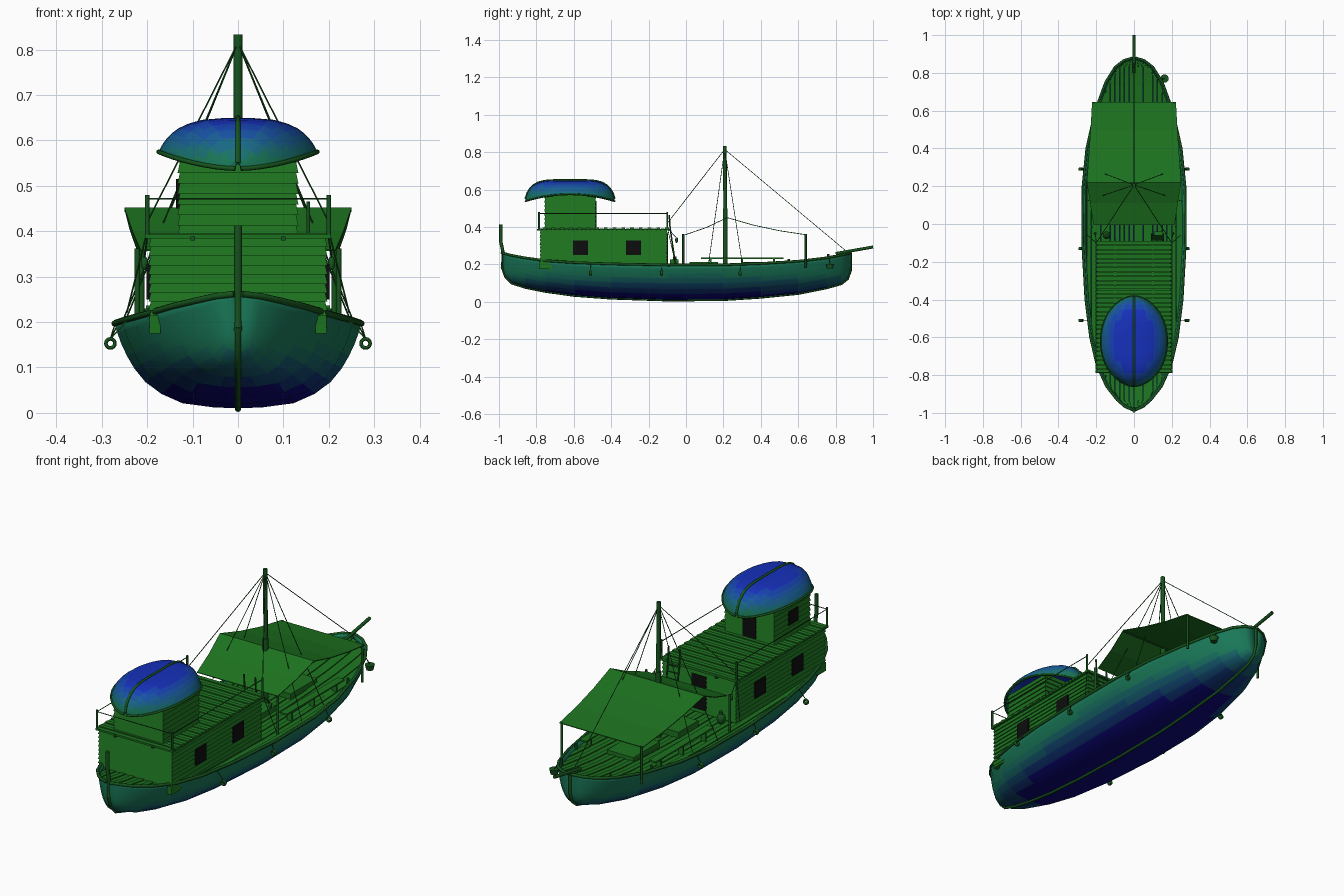
import bpy, math
from mathutils import Vector

if "Cube" in bpy.data.objects:
    bpy.data.objects.remove(bpy.data.objects["Cube"])

def mat(name, c):
    m = bpy.data.materials.new(name)
    m.diffuse_color = (*c, 1)
    m.use_nodes = True
    m.node_tree.nodes["Principled BSDF"].inputs["Base Color"].default_value = m.diffuse_color
    return m

GREEN = mat("green", (0.012, 0.17, 0.014))
DARK = mat("dark_green", (0.008, 0.09, 0.012))
BLACK = mat("black", (0.004, 0.004, 0.004))
TEAL, NAVY, BLUE = Vector((0.01, 0.19, 0.1)), Vector((0.004, 0.002, 0.2)), Vector((0.008, 0.03, 0.5))
HULL = [mat("hull_%d" % i, NAVY.lerp(TEAL, i / 6)) for i in range(7)]
CANOPY = [mat("canopy_%d" % i, TEAL.lerp(BLUE, i / 6)) for i in range(7)]

def mesh(name, verts, faces, mats, smooth=False, thick=0):
    me = bpy.data.meshes.new(name)
    me.from_pydata(verts, [], faces)
    for m in mats:
        me.materials.append(m)
    ob = bpy.data.objects.new(name, me)
    bpy.context.collection.objects.link(ob)
    if smooth:
        for p in me.polygons:
            p.use_smooth = True
    if thick:
        s = ob.modifiers.new("thickness", 'SOLIDIFY')
        s.thickness, s.offset = thick, -1
    return ob

def frusta(name, items, m=GREEN):
    """Boxes given as x0,x1,y0,y1,z0,z1 and optional flare of the lower edge."""
    v, f = [], []
    for x0, x1, y0, y1, z0, z1, *fl in items:
        e, n = (fl[0] if fl else 0), len(v)
        v += [(x0-e, y0-e, z0), (x1+e, y0-e, z0), (x1+e, y1+e, z0), (x0-e, y1+e, z0),
              (x0, y0, z1), (x1, y0, z1), (x1, y1, z1), (x0, y1, z1)]
        f += [[n+k for k in q] for q in ((3, 2, 1, 0), (4, 5, 6, 7), (0, 1, 5, 4),
                                         (1, 2, 6, 5), (2, 3, 7, 6), (3, 0, 4, 7))]
    return mesh(name, v, f, [m])

def rods(name, paths, r, m=DARK, res=2):
    cu = bpy.data.curves.new(name, 'CURVE')
    cu.dimensions, cu.bevel_depth, cu.bevel_resolution, cu.use_fill_caps = '3D', r, res, True
    for pts in paths:
        sp = cu.splines.new('POLY')
        sp.points.add(len(pts) - 1)
        for p, q in zip(sp.points, pts):
            p.co = (*q, 1)
    cu.materials.append(m)
    ob = bpy.data.objects.new(name, cu)
    bpy.context.collection.objects.link(ob)
    return ob

# Boat section shape, shared by the hull and the upturned-boat canopy
HALF = [(1, 1), (.975, .88), (.945, .76), (.9, .62), (.84, .47), (.75, .31), (.62, .17), (.45, .06), (.2, .012), (0, 0)]
SECTION = HALF + [(-a, b) for a, b in HALF[-2::-1]]

def loft(name, stations, mats, thick, z_lo, z_hi):
    n = len(SECTION)
    v = [(w * a, y, zk + (ze - zk) * b) for y, w, ze, zk in stations for a, b in SECTION]
    f = []
    for i in range(len(stations) - 1):
        for j in range(n - 1):
            q = [i*n+j, i*n+j+1, (i+1)*n+j+1, (i+1)*n+j]
            f.append(q if stations[i][2] > stations[i][3] else q[::-1])
    ob = mesh(name, v, f, mats, True, thick)
    for p in ob.data.polygons:
        t = (p.center.z - z_lo) / (z_hi - z_lo)
        p.material_index = max(0, min(6, round(t * 6)))
    return ob

# Hull stations: y, half width, sheer height, keel height
ST = [(-.985, .008, .262, .19), (-.965, .05, .257, .135), (-.93, .09, .248, .10), (-.86, .145, .235, .078),
      (-.75, .195, .22, .056), (-.6, .23, .21, .035), (-.4, .255, .203, .02), (-.1, .272, .197, .01),
      (.2, .27, .198, .012), (.4, .25, .205, .025), (.6, .205, .217, .045), (.75, .15, .235, .075),
      (.83, .10, .25, .097), (.865, .055, .258, .125), (.88, .008, .262, .17)]

def hull_at(y):
    for a, b in zip(ST, ST[1:]):
        if y <= b[0]:
            t = (y - a[0]) / (b[0] - a[0])
            return a[1] + t * (b[1] - a[1]), a[2] + t * (b[2] - a[2])
    return ST[-1][1:3]

loft("hull", ST, HULL, .01, .045, .15)
rods("gunwale", [[(s * w, y, z) for y, w, z, k in ST] for s in (-1, 1)], .007)
rods("keel", [[(0, y, k - .001) for y, w, z, k in ST] + [(0, .88, .26)]], .007)
rods("stern_post", [[(0, -.98, .18), (0, -.977, .26), (0, -.99, .32), (0, -.99, .413)]], .009)
rods("bowsprit", [[(0, .8, .258), (0, 1, .293)]], .008)

# Lengthwise deck planks clipped to the hull outline
v, f = [], []
ys = [-.98 + 1.855 * i / 40 for i in range(41)]
for k in range(-11, 11):
    x0, x1, n = k * .025, (k + 1) * .025 - .002, len(v)
    for y in ys:
        w, z = hull_at(y)
        w = max(w - .008, .001)
        for x in (x0, x1):
            v.append((max(-w, min(w, x)), y, z - .016 + .003 * (k % 2)))
    f += [(n+2*i, n+2*i+1, n+2*i+3, n+2*i+2) for i in range(40)
          if abs(v[n+2*i][0] - v[n+2*i+1][0]) + abs(v[n+2*i+2][0] - v[n+2*i+3][0]) > 1e-4]
mesh("deck_planks", v, f, [GREEN], thick=.006)

# Clapboard house and upper cabin
def siding(name, hx, y0, y1, z0, z1, rows):
    h = (z1 - z0) / rows
    return frusta(name, [(-hx, hx, y0, y1, z0 + i*h, z0 + (i+1)*h, .005) for i in range(rows)])

siding("house_walls", .192, -.777, -.103, .185, .385, 10)
siding("upper_cabin_walls", .128, -.753, -.485, .39, .575, 8)
N, Y0, Y1 = 30, -.79, -.088
d = (Y1 - Y0) / N
frusta("house_roof_planks", [(-.205, .205, Y0 + i*d, Y0 + (i+1)*d - .003, .384, .393 + .003 * (i % 2)) for i in range(N)])
frusta("roof_beams", [(s*.1-.005, s*.1+.005, -.797, -.08, .38, .388) for s in (-1, 1)], DARK)
frusta("house_brackets", [(s*.183-.012, s*.183+.012, -.785, -.715, .175, .215) for s in (-1, 1)])

# Windows and doors
frusta("house_windows", [(s*.197-.004, s*.197+.004, y-.04, y+.04, .25, .328) for s in (-1, 1) for y in (-.565, -.28)], BLACK)
frusta("house_door", [(-.038, .038, -.11, -.096, .2, .365)], BLACK)
frusta("cabin_door", [(-.035, .035, -.49, -.478, .4, .54)], BLACK)
frusta("cabin_window", [(-.136, -.125, -.66, -.59, .45, .515)], BLACK)

# Upturned boat canopy with its keel strip
cst = []
for i in range(21):
    u = math.sin(math.pi / 2 * (i / 10 - 1))
    k = max(0, 1 - abs(u) ** 2.2)
    edge = .575 - .037 * u * u
    cst.append((-.62 + .238 * u, .006 + .169 * k ** .6, edge, max(edge + .012, .538 + .112 * (1 - abs(u) ** 5) ** .6)))
loft("boat_canopy", cst, CANOPY, .008, .56, .645)
rods("canopy_keel", [[(0, y, k) for y, w, e, k in cst]], .006)
rods("canopy_rim", [[(s * w, y, e) for y, w, e, k in cst] for s in (-1, 1)], .005)

# Roof railing
R = [(-.2, -.785), (.2, -.785), (.2, -.1), (-.2, -.1)]
rods("railing_posts", [[(x, y, .385), (x, y, .48)] for x, y in R], .005)
rods("railing_rope", [[(x, y, .472) for x, y in (R[3], R[0], R[1], R[2])]], .002, res=1)

# Ladder up the house
rods("ladder_rails", [[(x, -.055, .19), (x, -.085, .395), (x, -.09, .465)] for x in (.095, .155)], .004)
rods("ladder_rungs", [[(.095, -.055-.03*i/6, .2+.03*i), (.155, -.055-.03*i/6, .2+.03*i)] for i in range(7)], .003)

# Awning with a ridge across the boat
prof = [(-.005, .215, .36), (.11, .232, .4), (.22, .25, .452), (.36, .24, .412), (.5, .23, .382), (.645, .222, .36)]
v = [(s * w, y, z) for y, w, z in prof for s in (-1, 1)]
mesh("awning", v, [(2*i, 2*i+1, 2*i+3, 2*i+2) for i in range(5)], [GREEN], thick=.004)
rods("awning_posts", [[(s*x, y, .18), (s*x, y, .362)] for s in (-1, 1) for x, y in ((.222, -.015), (.212, .64))], .006)
rods("ridge_pole", [[(-.25, .22, .446), (.25, .22, .446)]], .004)

# Mast and stays
rods("mast", [[(0, .21, .18), (0, .21, .5)]], .013)
rods("mast_top", [[(0, .21, .5), (0, .207, .833)]], .01)
T = (0, .207, .815)
ends = [(0, .86, .268)] + [(s * x, y, z) for s in (-1, 1) for x, y, z in ((.255, .12, .2), (.2, -.1, .42), (.245, .3, .21))]
rods("stays", [[T, e] for e in ends], .0018, res=1)
rods("corner_guys", [[(s*.2, -.1, .4), (s*.245, -.06, .22)] for s in (-1, 1)], .0018, res=1)

# Fender rings hung along both sides
FY = (.29, -.13, -.51)
for s in (-1, 1):
    for y in FY:
        bpy.ops.mesh.primitive_torus_add(major_radius=.01, minor_radius=.004, major_segments=16, minor_segments=8,
                                         location=(s*.281, y, .153), rotation=(math.pi/2, 0, 0))
        o = bpy.context.object
        o.name = "fender_ring"
        o.scale.z = 2
        o.data.materials.append(DARK)
        bpy.ops.object.shade_smooth()
rods("fender_ropes", [[(s*.281, y, .163), (s*hull_at(y)[0], y, hull_at(y)[1])] for s in (-1, 1) for y in FY], .0018, res=1)

# Deck benches and their legs
frusta("benches", [(s*.185-.018, s*.185+.018, .08, .52, .23, .237) for s in (-1, 1)])
frusta("bench_legs", [(s*.185-.012, s*.185+.012, y-.005, y+.005, .185, .23) for s in (-1, 1) for y in (.13, .3, .47)])
frusta("cargo_hatch", [(-.08, .08, .02, .17, .182, .212), (-.07, .07, .3, .5, .188, .214)])
rods("bow_bollards", [[(s*x, y, z-.03), (s*x, y, z+.02)] for s in (-1, 1) for x, y, z in ((.2, .55, .21), (.13, .76, .235))], .006)

# Crate, water pot, hanging bucket and wall lamps
frusta("crate", [(.105, .15, -.085, -.04, .185, .225)])
def round_part(name, x, y, z, sx, sz):
    bpy.ops.mesh.primitive_uv_sphere_add(segments=16, ring_count=10, radius=1, location=(x, y, z))
    o = bpy.context.object
    o.name, o.scale = name, (sx, sx, sz)
    o.data.materials.append(DARK)
    bpy.ops.object.shade_smooth()
round_part("water_pot", -.145, -.06, .208, .02, .026)
rods("pot_neck", [[(-.145, -.06, .225), (-.145, -.06, .243)]], .009)
for s in (-1, 1):
    round_part("lamp", s*.206, -.05, .33, .008, .015)
rods("lamp_cords", [[(s*.206, -.05, .34), (s*.2, -.09, .385)] for s in (-1, 1)], .002, res=1)
bpy.ops.mesh.primitive_cone_add(vertices=14, radius1=.016, radius2=.022, depth=.025, location=(.162, .77, .19))
bpy.context.object.name = "hanging_bucket"
bpy.context.object.data.materials.append(DARK)
rods("bucket_rope", [[(.162, .77, .2), (.14, .765, .24)]], .002, res=1)
